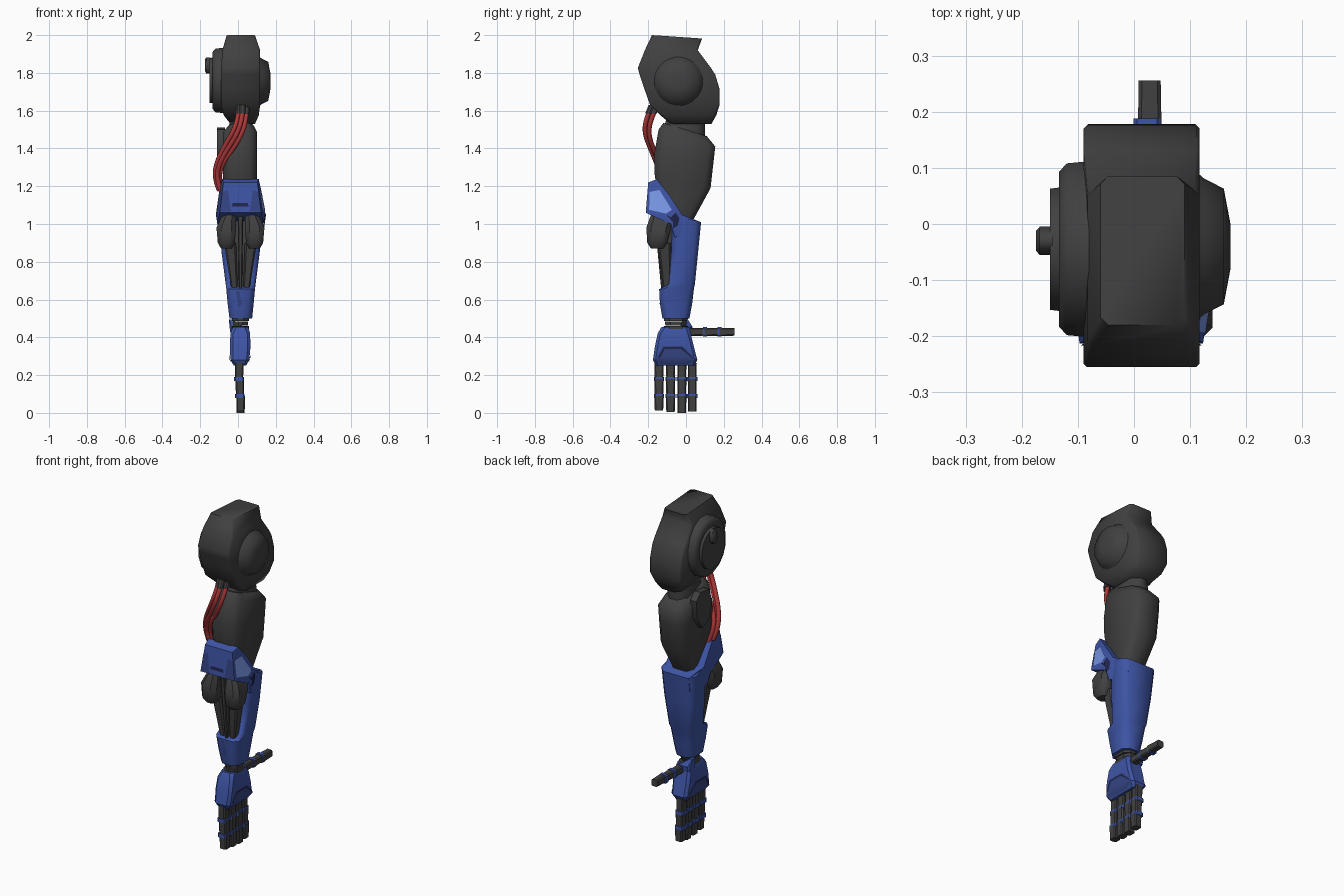
import bpy, bmesh, math
from mathutils import Vector
from mathutils.bvhtree import BVHTree

if "Cube" in bpy.data.objects:
    bpy.data.objects.remove(bpy.data.objects["Cube"])

CX = 0.013  # centre line of the lower arm


def material(name, rgb):
    m = bpy.data.materials.new(name)
    m.diffuse_color = (*rgb, 1)
    m.use_nodes = True
    m.node_tree.nodes["Principled BSDF"].inputs["Base Color"].default_value = m.diffuse_color
    return m


DARK = material("dark_grey", (0.052, 0.052, 0.052))
BLUE = material("blue", (0.048, 0.09, 0.38))
DEEP = material("deep_blue", (0.035, 0.06, 0.23))
LIGHT = material("light_blue", (0.20, 0.32, 0.82))
NAVY = material("navy", (0.015, 0.02, 0.08))
RED = material("red", (0.43, 0.04, 0.04))


def finish(name, bm, mat, angle=38, recalc=True):
    """Turn a bmesh into an object, smooth except at sharp edges."""
    if recalc:
        bmesh.ops.recalc_face_normals(bm, faces=bm.faces)
    for f in bm.faces:
        f.smooth = True
    for e in bm.edges:
        e.smooth = len(e.link_faces) == 2 and e.calc_face_angle(0) < math.radians(angle)
    me = bpy.data.meshes.new(name)
    bm.to_mesh(me)
    bm.free()
    me.materials.append(mat)
    ob = bpy.data.objects.new(name, me)
    bpy.context.collection.objects.link(ob)
    return ob


def skin(bm, rings):
    """Bridge equal-length vertex rings and cap both ends."""
    n = len(rings[0])
    for a, b in zip(rings, rings[1:]):
        for i in range(n):
            j = (i + 1) % n
            bm.faces.new((a[i], a[j], b[j], b[i]))
    bm.faces.new(rings[0])
    bm.faces.new(rings[-1])


def loft(name, mat, sections, angle=38, fix=lambda p: p):
    """Chamfered box sections: z, x0, x1, y0, y1, chamfer, optional z drop at back."""
    bm = bmesh.new()
    rings = []
    for z, x0, x1, y0, y1, c, *tilt in sections:
        d = tilt[0] if tilt else 0
        pts = [(x0 + c, y0), (x1 - c, y0), (x1, y0 + c), (x1, y1 - c),
               (x1 - c, y1), (x0 + c, y1), (x0, y1 - c), (x0, y0 + c)]
        rings.append([bm.verts.new(fix((x, y, z + d * (y - y0) / (y1 - y0)))) for x, y in pts])
    skin(bm, rings)
    return finish(name, bm, mat, angle)


def lathe_x(name, mat, profile, y, z, aspect=1.0, seg=24, angle=50):
    """Disc around an x axis from (x, radius) pairs; aspect stretches z."""
    bm = bmesh.new()
    turn = [2 * math.pi * (i + .5) / seg for i in range(seg)]
    skin(bm, [[bm.verts.new((x, y + r * math.cos(t), z + aspect * r * math.sin(t))) for t in turn]
              for x, r in profile])
    return finish(name, bm, mat, angle)


def decal(name, mat, base, pts, side, lift=.004):
    """Thin painted plate laid on base; side is the direction it faces (+-x or -y)."""
    src = bmesh.new()
    src.from_mesh(base.data)
    tree = BVHTree.FromBMesh(src)
    side = Vector(side)
    bm = bmesh.new()
    f = bm.faces.new([bm.verts.new((0, a, b) if side.x else (a, 0, b)) for a, b in pts])
    f.normal_update()
    if f.normal.dot(side) < 0:
        f.normal_flip()
    bmesh.ops.triangulate(bm, faces=bm.faces)
    bmesh.ops.subdivide_edges(bm, edges=bm.edges, cuts=4, use_grid_fill=True)
    lost = []
    for v in bm.verts:
        hit = tree.ray_cast(v.co + side, -side)[0]
        if hit:
            v.co = hit + side * lift
        else:
            lost.append(v)
    bmesh.ops.delete(bm, geom=lost, context='VERTS')
    src.free()
    return finish(name, bm, mat, 30, recalc=False)


# shoulder housing
loft("shoulder_housing", DARK, [
    (1.53, -.04, .09, -.08, .135, .025),
    (1.575, -.075, .11, -.135, .16, .02),
    (1.63, -.09, .117, -.19, .178, .008),
    (1.72, -.09, .117, -.222, .176, .006),
    (1.79, -.09, .117, -.245, .155, .006),
    (1.825, -.09, .117, -.255, .133, .006),
    (1.92, -.083, .117, -.218, .062, .01),
    (2.0, -.06, .09, -.18, .085, .014, -.018)], angle=62)

# shoulder side caps
lathe_x("shoulder_inner_cap", DARK, [(-.08, .16), (-.12, .156), (-.134, .14), (-.134, .112), (-.15, .11)],
        -.045, 1.76, 1.1, 16)
lathe_x("shoulder_inner_knob", DARK, [(-.145, .026), (-.168, .026), (-.175, .018)], -.03, 1.84, 1.7, 12)
lathe_x("shoulder_outer_cap", DARK, [(.11, .135), (.125, .122), (.16, .104), (.172, .04)], -.04, 1.755, angle=72)

# neck joint between shoulder and upper arm
loft("shoulder_joint", DARK, [
    (1.44, -.05, .08, -.11, .10, .04), (1.50, -.05, .08, -.12, .10, .04), (1.57, -.04, .07, -.1, .10, .04)], 60)

# upper arm
loft("upper_arm", DARK, [
    (1.06, -.06, .085, -.12, .04, .03, -.035),
    (1.25, -.078, .10, -.165, .13, .035, -.06),
    (1.36, -.08, .10, -.17, .147, .035, -.02),
    (1.50, -.078, .10, -.145, .155, .035, -.09),
    (1.535, -.045, .08, -.12, .11, .03, -.07)], angle=60)
bm = bmesh.new()
panel = [(-.06, 1.50), (.02, 1.51), (.06, 1.47), (.05, 1.36), (.0, 1.29), (-.06, 1.32), (-.09, 1.42)]
skin(bm, [[bm.verts.new((x, y, z)) for y, z in panel] for x in (-.11, -.07)])
finish("upper_arm_side_panel", bm, DARK)

# red cables with dark sockets
for i in range(3):
    cu = bpy.data.curves.new("cable", 'CURVE')
    cu.dimensions = '3D'
    cu.bevel_depth = .0125
    cu.bevel_resolution = 2
    cu.use_fill_caps = True
    sp = cu.splines.new('NURBS')
    path = [(.025, -.165, 1.64), (.025, -.195, 1.58), (.01, -.222, 1.50), (-.045, -.185, 1.41),
            (-.105, -.15, 1.32), (-.117, -.12, 1.24), (-.088, -.115, 1.17)]
    sp.points.add(len(path) - 1)
    off = Vector(((i - 1) * .02, (0, -.008, .014)[i], (.012, 0, -.012)[i]))
    for p, co in zip(sp.points, path):
        p.co = (*(Vector(co) + off * (.6 if co[2] < 1.33 else 1)), 1)
    sp.use_endpoint_u = True
    sp.order_u = 4
    cu.materials.append(RED)
    bpy.context.collection.objects.link(bpy.data.objects.new("cable_%d" % (i + 1), cu))
    x, y = .025 + off.x, -.178 + off.y
    loft("cable_socket_%d" % (i + 1), DARK, [
        (1.585, x - .016, x + .016, y - .03, y + .01, .008), (1.63, x - .016, x + .016, y - .012, y + .03, .008)])

# elbow cuff: y, z, half width around the rim
rim = [(-.2, 1.22, .09), (-.155, 1.237, .097), (-.09, 1.155, .115), (-.02, 1.05, .118), (.078, 1.01, .085),
       (.068, .93, .085), (-.06, .93, .112), (-.08, 1.0, .12), (-.15, 1.03, .117), (-.213, 1.06, .11)]
bm = bmesh.new()
sides = [[bm.verts.new((CX + s * w, y, z)) for y, z, w in rim] for s in (-1, 1)]
for i in range(len(rim)):
    j = (i + 1) % len(rim)
    bm.faces.new((sides[0][i], sides[0][j], sides[1][j], sides[1][i]))
for s, ring in zip((-1, 1), sides):
    hub = bm.verts.new((CX + s * .13, -.07, 1.05))
    for i in range(len(rim)):
        bm.faces.new((hub, ring[i], ring[(i + 1) % len(rim)]))
cuff = finish("elbow_cuff", bm, BLUE, angle=30)

# cuff paint: light outer facet, dark flecks, darker front flanks
RIGHT, LEFT, FRONT = (1, 0, 0), (-1, 0, 0), (0, -1, 0)
decal("cuff_light_facet", LIGHT, cuff,
      [(-.193, 1.17), (-.14, 1.18), (-.075, 1.075), (-.105, 1.055), (-.195, 1.075)], RIGHT)
decal("cuff_side_fleck", NAVY, cuff,
      [(-.105, 1.05), (-.08, 1.035), (-.055, 1.06), (-.035, 1.03), (-.045, .99), (-.07, .975), (-.07, 1.01)],
      RIGHT, .006)
decal("cuff_front_mark", NAVY, cuff, [(-.033, 1.092), (.058, 1.092), (.05, 1.112), (-.028, 1.112)], FRONT, .006)
for s in (-1, 1):
    decal("cuff_front_flank_" + ("right" if s > 0 else "left"), DEEP, cuff,
          [(CX + s * a, b) for a, b in ((.066, 1.18), (.095, 1.17), (.108, 1.066), (.05, 1.066))], FRONT)

# forearm shell, a full sleeve at the wrist and a back half above
shell = loft("forearm_shell", BLUE, [
    (.50, -.045, .075, -.125, .018, .03),
    (.58, -.055, .083, -.138, .033, .03),
    (.655, -.062, .09, -.142, .043, .025, .01),
    (.68, -.065, .093, -.09, .047, .02),
    (.85, -.087, .115, -.078, .064, .025),
    (1.05, -.10, .127, -.07, .08, .03, -.04)], angle=60)
decal("sleeve_mark", DEEP, shell, [(-.012, .645), (.006, .645), (.024, .575), (.004, .56)], FRONT)

# inner forearm workings: core, pods and struts
loft("forearm_core", DARK, [
    (.64, CX - .045, CX + .045, -.115, -.05, .01), (1.05, CX - .085, CX + .085, -.115, -.04, .02)])
for side, s in (("left", -1), ("right", 1)):
    def box(z, x, w, y0, y1, c):
        return (z, CX + s * x - w, CX + s * x + w, y0, y1, c)
    loft("forearm_pod_" + side, DARK, [
        box(.87, .075, .028, -.185, -.12, .015), box(.90, .075, .045, -.205, -.10, .02),
        box(.98, .075, .052, -.21, -.08, .025), box(1.05, .06, .035, -.185, -.06, .02)])
    loft("forearm_strut_" + side, DARK, [
        box(.64, .03, .016, -.12, -.08, .006), box(.90, .055, .032, -.15, -.08, .01)])
loft("forearm_centre_rod", DARK, [
    (.64, CX - .008, CX + .008, -.13, -.10, .004), (1.06, CX - .015, CX + .015, -.17, -.13, .005)])

# wrist rings
for i, z in enumerate((.44, .463, .486)):
    g = .006 * (i % 2)
    loft("wrist_ring_%d" % (i + 1), DARK, [
        (z, CX - .045 + g, CX + .045 - g, -.115 + g, .005 - g, .028),
        (z + .02, CX - .045 + g, CX + .045 - g, -.118 + g, .012 - g, .028)])

# hand with darker knuckle zone on both faces
palm = loft("palm", BLUE, [
    (.25, -.022, .042, -.158, .045, .01),
    (.28, -.04, .06, -.175, .06, .015),
    (.35, -.043, .066, -.165, .042, .015),
    (.42, -.04, .064, -.15, .025, .015),
    (.455, -.028, .055, -.13, .018, .02)], angle=25)
arch = [(-.16, .275), (-.145, .31), (-.12, .355), (-.02, .355), (.045, .295), (.045, .275), (.0, .256), (-.12, .256)]
for word, way in (("outer", RIGHT), ("inner", LEFT)):
    decal("knuckle_zone_" + word, DEEP, palm, arch, way)
    decal("knuckle_line_" + word, NAVY, palm,
          [(-.15, .295), (-.118, .35), (-.022, .35), (.04, .292), (.036, .286), (-.026, .338), (-.112, .338),
           (-.14, .285)], way, .006)
loft("thumb_mount", BLUE, [(.42, -.04, .03, -.03, .03, .01), (.455, -.045, .03, -.03, .035, .01),
                           (.495, -.048, -.03, -.02, .01, .003)])


def digit(name, cx, cy, wx, wy, stations, bands, fix=lambda p: p):
    """Jointed digit: tapered segments between stations, with blue joint bands."""
    for i, (a, b) in enumerate(zip(stations, stations[1:])):
        dx = .004 * i
        loft("%s_segment_%d" % (name, i + 1), DARK, [
            (a, cx + dx - wx, cx + dx + wx, cy - wy, cy + wy, .006),
            (b, cx + dx - wx * .93, cx + dx + wx * .93, cy - wy * .93, cy + wy * .93, .006)], fix=fix)
    for i, z in enumerate(bands):
        dx = .003 * i
        loft("%s_band_%d" % (name, i + 1), BLUE, [
            (h, cx + dx - wx - .003, cx + dx + wx + .003, cy - wy - .003, cy + wy + .003, .006)
            for h in (z - .011, z + .011)], fix=fix)


# four fingers hanging down, thumb pointing back
for i, (y, tip) in enumerate([(-.143, .012), (-.082, .004), (-.022, 0), (.033, .008)]):
    digit("finger_%d" % (i + 1), .006, y, .023, .024, [.265, .18, .09, tip], [.18, .09])
digit("thumb", .02, .429, .021, .022, [.0, .098, .177, .256], [.1, .177], fix=lambda p: (p[0], p[2], p[1]))
